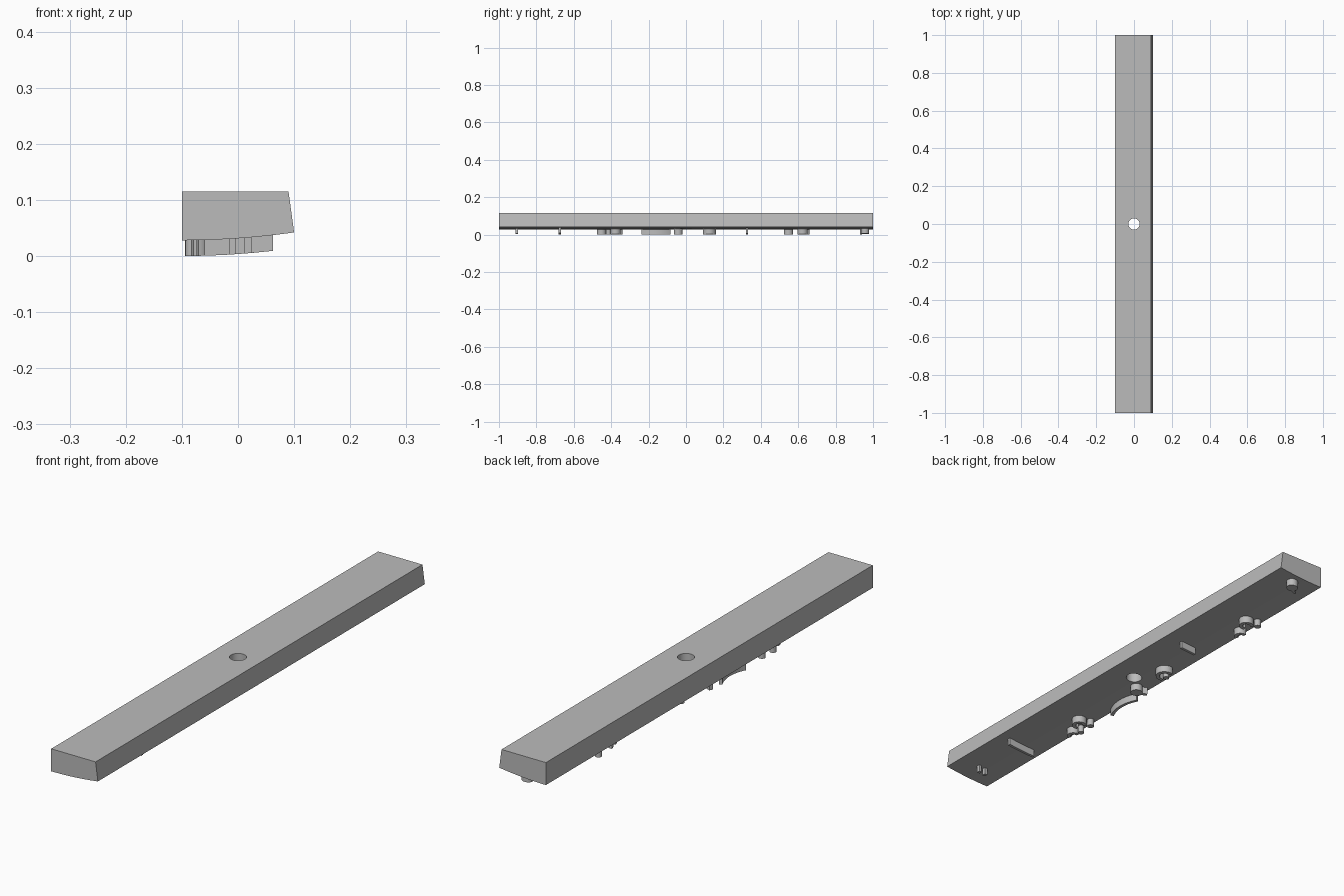
import bpy, bmesh, math
from mathutils import Vector

if "Cube" in bpy.data.objects:
    bpy.data.objects.remove(bpy.data.objects["Cube"])

grey = bpy.data.materials.new("plain_grey")
grey.use_nodes = True
COLOUR = (0.5, 0.5, 0.5, 1)
grey.diffuse_color = COLOUR
grey.node_tree.nodes["Principled BSDF"].inputs["Base Color"].default_value = COLOUR


def under(x):
    """Height of the gently curved underside."""
    return 0.028 + 0.35 * (x + 0.1) ** 2


def finish(name, bm):
    bmesh.ops.recalc_face_normals(bm, faces=bm.faces)
    mesh = bpy.data.meshes.new(name)
    bm.to_mesh(mesh)
    bm.free()
    ob = bpy.data.objects.new(name, mesh)
    bpy.context.collection.objects.link(ob)
    mesh.materials.append(grey)
    return ob


def smooth(ob):
    bpy.ops.object.select_all(action='DESELECT')
    ob.select_set(True)
    bpy.context.view_layer.objects.active = ob
    bpy.ops.object.shade_smooth_by_angle(angle=math.radians(30))


def ridge(name, path, width):
    """Raised strip along a path, following the curved underside."""
    bm = bmesh.new()
    pts = [Vector(p) for p in path]
    rows = []
    for i, p in enumerate(pts):
        d = (pts[min(i + 1, len(pts) - 1)] - pts[max(i - 1, 0)]).normalized()
        n = Vector((-d.y, d.x)) * width / 2
        a, b = p + n, p - n
        rows.append([bm.verts.new((q.x, q.y, under(q.x) + dz))
                     for q, dz in ((a, 0.004), (b, 0.004), (b, -0.028), (a, -0.028))])
    for r, s in zip(rows, rows[1:]):
        for k in range(4):
            bm.faces.new((r[k], r[(k + 1) % 4], s[(k + 1) % 4], s[k]))
    bm.faces.new(rows[0])
    bm.faces.new(rows[-1])
    smooth(finish(name, bm))


def line(a, b, steps=6):
    return [Vector(a).lerp(Vector(b), i / steps) for i in range(steps + 1)]


def arc(cx, cy, r, start, end, steps=24):
    angles = [math.radians(start + (end - start) * i / steps) for i in range(steps + 1)]
    return [(cx + r * math.cos(t), cy + r * math.sin(t)) for t in angles]


def stud(name, x, y, r):
    """Round raised pad."""
    bm = bmesh.new()
    bmesh.ops.create_cone(bm, cap_ends=True, segments=24, radius1=r, radius2=r, depth=1)
    for v in bm.verts:
        v.co.x += x
        v.co.y += y
        v.co.z = under(v.co.x) + (0.004 if v.co.z > 0 else -0.028)
    smooth(finish(name, bm))


# Long body: one cross-section extruded along y
bm = bmesh.new()
curve = [-0.1 + 0.2 * i / 16 for i in range(17)]
section = [(x, under(x)) for x in curve] + [(0.09, 0.115), (-0.1, 0.115)]
face = bm.faces.new([bm.verts.new((x, -1, z)) for x, z in section])
out = bmesh.ops.extrude_face_region(bm, geom=[face])
bmesh.ops.translate(bm, vec=(0, 2, 0),
                    verts=[v for v in out["geom"] if isinstance(v, bmesh.types.BMVert)])
body = finish("body", bm)

# Round hole through the middle
bpy.ops.mesh.primitive_cylinder_add(vertices=32, radius=0.03, depth=0.4)
cutter = bpy.context.object
cutter.name = "hole_cutter"
cutter.hide_render = True
cutter.data.materials.append(grey)
cut = body.modifiers.new("hole", 'BOOLEAN')
cut.operation = 'DIFFERENCE'
cut.object = cutter
cut.solver = 'EXACT'
bpy.context.view_layer.objects.active = body
bpy.ops.object.modifier_apply(modifier="hole")
bpy.data.objects.remove(cutter)
smooth(body)

# Small end posts
for i, x in enumerate((0.018, -0.01)):
    ridge(f"end_post_{i + 1}", line((x - 0.006, -0.905), (x + 0.006, -0.905), 2), 0.014)

# Straight cross ridges
ridge("long_cross_ridge", line((-0.06, -0.675), (0.062, -0.675)), 0.011)
ridge("short_cross_ridge", line((-0.032, 0.325), (0.036, 0.325)), 0.011)

# Two matching clusters of small curved ridges
for label, y in (("front", -0.41), ("back", 0.59)):
    ridge(f"{label}_cluster_hoop", arc(-0.042, y + 0.033, 0.021, -110, 150), 0.014)
    ridge(f"{label}_cluster_hook", arc(-0.075, y - 0.042, 0.018, -80, 110), 0.014)
    stud(f"{label}_cluster_stud", -0.078, y + 0.057, 0.013)
stud("front_cluster_foot", -0.082, -0.415, 0.012)

# Long bowed ridge near the edge
ridge("bowed_ridge", arc(-0.23, -0.161, 0.16, -28, 28), 0.012)

# Small pad with a short tail beside the hole
stud("middle_stud", -0.048, -0.042, 0.023)
ridge("middle_tail", line((-0.06, -0.04), (-0.088, -0.028)), 0.014)

# Arched ridge
ridge("arched_ridge", arc(-0.05, 0.125, 0.028, -110, 110), 0.014)
stud("arch_core", -0.062, 0.118, 0.012)

# Pad and tail at the back end
stud("back_end_stud", 0.008, 0.957, 0.022)
ridge("back_end_tail", line((0.0, 0.945), (-0.025, 0.935)), 0.01)
